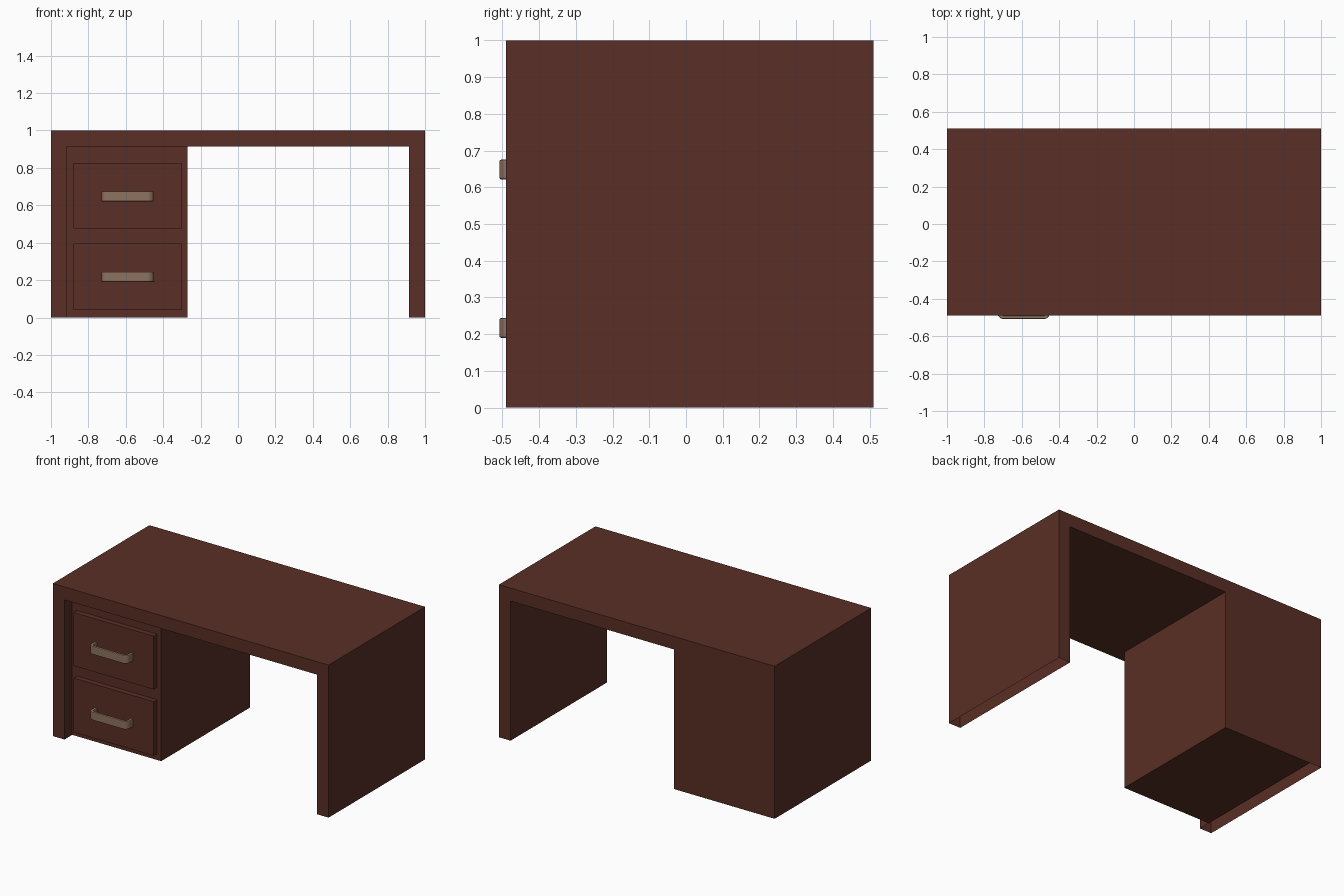
import bpy, bmesh, math

if "Cube" in bpy.data.objects:
    bpy.data.objects.remove(bpy.data.objects["Cube"])


def material(name, rgb):
    m = bpy.data.materials.new(name)
    m.diffuse_color = (*rgb, 1)
    m.use_nodes = True
    m.node_tree.nodes["Principled BSDF"].inputs["Base Color"].default_value = m.diffuse_color
    return m


wood = material("dark_red_wood", (0.100, 0.028, 0.019))
metal = material("aged_bronze", (0.270, 0.170, 0.115))


def finish(name, bm, mat):
    me = bpy.data.meshes.new(name)
    bm.to_mesh(me)
    bm.free()
    me.materials.append(mat)
    ob = bpy.data.objects.new(name, me)
    bpy.context.collection.objects.link(ob)
    return ob


def faces_from(bm, polys):
    for p in polys:
        bm.faces.new([bm.verts.new(c) for c in p])
    bmesh.ops.remove_doubles(bm, verts=bm.verts, dist=1e-5)


# Desk body: U-shaped frame with open-bottomed legs, and a cabinet flush at the back
F, B, C = -0.49, 0.51, -0.41      # frame front, back, cabinet front
T, W, D = 0.915, 0.915, -0.27     # underside of top, inner leg face, cabinet side


def wall(x0, z0, x1, z1, y0, y1=B):
    return [(x0, y0, z0), (x1, y0, z1), (x1, y1, z1), (x0, y1, z0)]


frame_profile = [(-1, 0), (-1, 1), (1, 1), (1, 0), (W, 0), (W, T), (-W, T), (-W, 0)]
back_profile = [(-1, 0), (-1, 1), (1, 1), (1, 0), (W, 0), (W, T), (D, T), (D, 0)]
bm = bmesh.new()
faces_from(bm, [
    [(x, F, z) for x, z in reversed(frame_profile)],
    [(x, B, z) for x, z in back_profile],
    wall(-1, 0, -1, 1, F), wall(-1, 1, 1, 1, F), wall(1, 1, 1, 0, F),
    wall(W, 0, W, T, F), wall(W, T, -W, T, F), wall(-W, T, -W, 0, F),
    wall(D, T, D, 0, C), wall(D, 0, -W, 0, C),
    [(-W, C, 0), (D, C, 0), (D, C, T), (-W, C, T)],
])
# Orient the outward sides
for f in bm.faces:
    f.normal_update()
    n, c = f.normal, f.calc_center_median()
    if abs(n.y) > 0.5:
        good = n.y * (1 if c.y > 0 else -1)
    elif abs(n.z) > 0.5:
        good = n.z if c.z > 0.95 else -n.z
    else:
        good = n.x if (c.x > 0.95 or -0.95 < c.x < 0) else -n.x
    if good < 0:
        f.normal_flip()
finish("desk_body", bm, wood)


# Drawer fronts
def drawer(name, z0, z1):
    bm = bmesh.new()
    bmesh.ops.create_cube(bm, size=1)
    for v in bm.verts:
        v.co = (-0.59 + 0.58 * v.co.x, -0.425 + 0.04 * v.co.y,
                (z0 + z1) / 2 + (z1 - z0) * v.co.z)
    finish(name, bm, wood)


# Bent strip pull: half outline mirrored, extruded upward
def half_outline(half, front, radius):
    pts = [(half, -0.44)]
    for i in range(6):
        a = math.radians(18 * i)
        pts.append((half - radius + radius * math.cos(a),
                    front + radius - radius * math.sin(a)))
    return pts


def handle(name, zc, height=0.054):
    outer, inner = half_outline(0.14, -0.508, 0.032), half_outline(0.122, -0.490, 0.016)
    outer += [(-x, y) for x, y in reversed(outer)]
    inner += [(-x, y) for x, y in reversed(inner)]
    bm = bmesh.new()
    rings = [[bm.verts.new((x - 0.59, y, zc - height / 2)) for x, y in r]
             for r in (outer, inner)]
    for i in range(len(outer) - 1):
        bm.faces.new((rings[0][i], rings[0][i + 1], rings[1][i + 1], rings[1][i]))
    ext = bmesh.ops.extrude_face_region(bm, geom=bm.faces[:])
    for v in ext["geom"]:
        if isinstance(v, bmesh.types.BMVert):
            v.co.z += height
    bmesh.ops.recalc_face_normals(bm, faces=bm.faces)
    ob = finish(name, bm, metal)
    mod = ob.modifiers.new("soft_edges", "BEVEL")
    mod.width, mod.segments, mod.limit_method = 0.005, 2, "ANGLE"
    mod.angle_limit = math.radians(40)


for label, z0, z1, zh in (("upper", 0.475, 0.825, 0.648), ("lower", 0.04, 0.395, 0.217)):
    drawer(label + "_drawer_front", z0, z1)
    handle(label + "_drawer_handle", zh)
